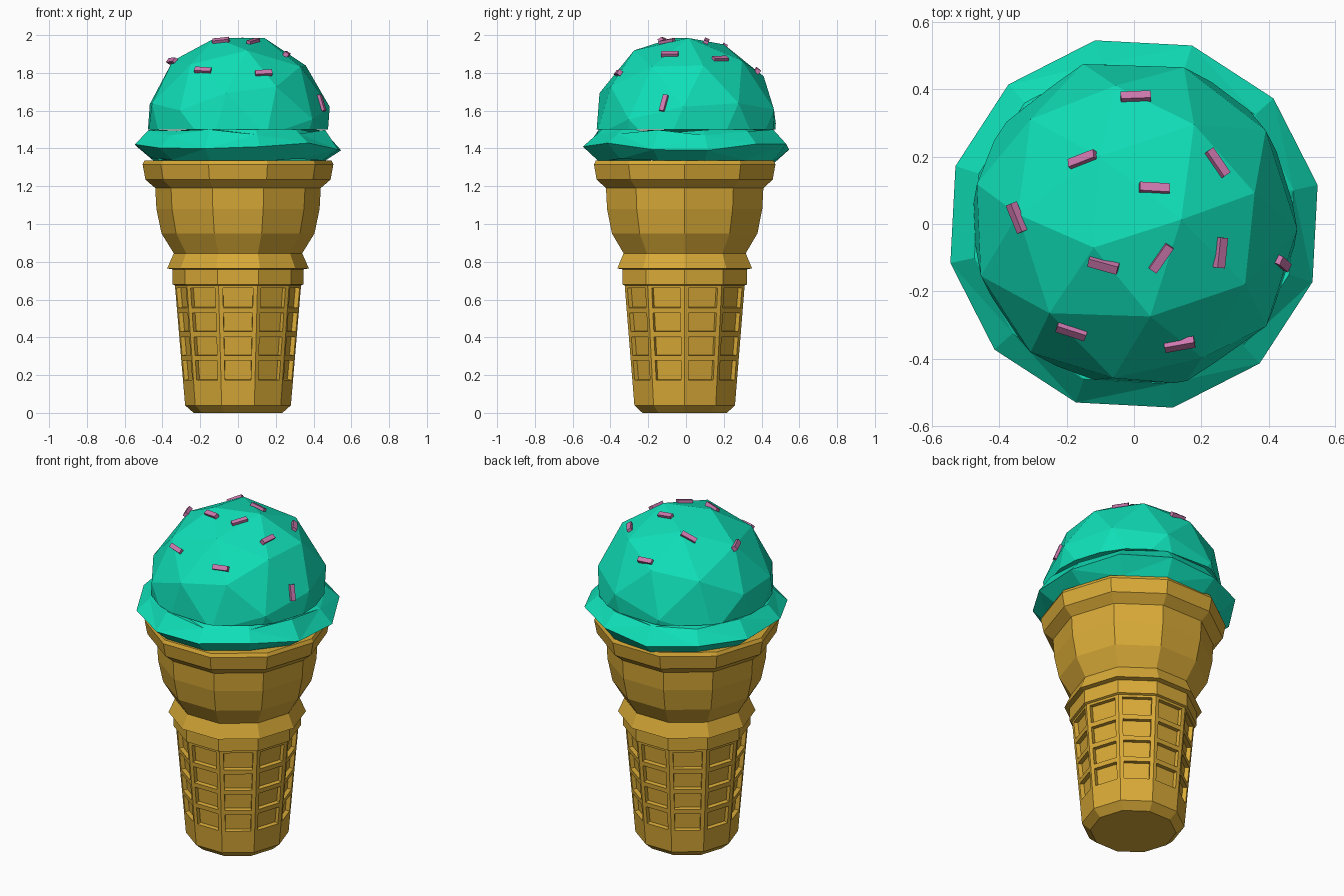
import bpy, bmesh, math, random
from mathutils import Vector, Matrix
from mathutils.bvhtree import BVHTree

if "Cube" in bpy.data.objects:
    bpy.data.objects.remove(bpy.data.objects["Cube"])

random.seed(4)


def material(name, color):
    m = bpy.data.materials.new(name)
    m.diffuse_color = (*color, 1)
    m.use_nodes = True
    m.node_tree.nodes["Principled BSDF"].inputs["Base Color"].default_value = m.diffuse_color
    return m


WAFER = material("wafer", (0.69, 0.40, 0.038))
MINT = material("mint", (0.005, 0.74, 0.48))
PINK = material("pink", (0.62, 0.19, 0.43))


def finish(name, bm, mat):
    bmesh.ops.recalc_face_normals(bm, faces=bm.faces)
    me = bpy.data.meshes.new(name)
    bm.to_mesh(me)
    bm.free()
    me.materials.append(mat)
    ob = bpy.data.objects.new(name, me)
    bpy.context.collection.objects.link(ob)
    return ob


def lathe(bm, profile, sides, offset=0.0, jitter=0.0):
    """Faceted surface of revolution with capped ends; returns the strips of faces."""
    rings = []
    for r, z in profile:
        rings.append([bm.verts.new((r * math.cos(a), r * math.sin(a),
                                    z + random.uniform(-jitter, jitter)))
                      for a in (offset + math.tau * i / sides for i in range(sides))])
    strips = []
    for lo, hi in zip(rings, rings[1:]):
        strips.append([bm.faces.new((lo[i], lo[(i + 1) % sides],
                                     hi[(i + 1) % sides], hi[i])) for i in range(sides)])
    bm.faces.new(rings[0][::-1])
    bm.faces.new(rings[-1])
    return strips


# Wafer cup: ten-sided profile, four rows of grid cells on the lower part
def stem_r(z):
    return 0.28 + (z - 0.04) * 0.085


grid_z = [0.16, 0.29, 0.416, 0.543, 0.675]
profile = [(0.235, 0.0), (0.28, 0.04)] + [(stem_r(z), z) for z in grid_z]
profile += [(0.347, 0.68), (0.347, 0.76), (0.375, 0.765), (0.34, 0.845),
            (0.405, 0.95), (0.432, 1.08), (0.438, 1.19), (0.49, 1.235),
            (0.505, 1.315), (0.495, 1.335), (0.43, 1.335)]
bm = bmesh.new()
strips = lathe(bm, profile, 10)
bmesh.ops.recalc_face_normals(bm, faces=bm.faces)

# Recessed waffle windows
cells = [f for s in strips[2:6] for f in s]
bmesh.ops.inset_individual(bm, faces=cells, thickness=0.019)
for f in cells:
    c = f.calc_center_median()
    t = Vector((-c.y, c.x, 0)).normalized()
    for v in f.verts:
        v.co -= t * (v.co - c).dot(t) * 0.1
bmesh.ops.inset_individual(bm, faces=cells, thickness=0.002, depth=-0.024)
cup = finish("wafer_cup", bm, WAFER)
cup.location.y = -0.007

# Drooping skirt of ice cream around the rim
bm = bmesh.new()
lathe(bm, [(0.44, 1.335), (0.47, 1.335), (0.558, 1.41), (0.485, 1.485), (0.44, 1.50)],
      12, math.radians(12), 0.02)
bmesh.ops.triangulate(bm, faces=[f for f in bm.faces if len(f.verts) == 4])
finish("ice_cream_skirt", bm, MINT)

# Faceted scoop, tilted and cut flat underneath
bm = bmesh.new()
bmesh.ops.create_icosphere(bm, subdivisions=2, radius=0.5)
tilt = Vector((0, 0, 1)).rotation_difference(Vector((-0.12, -0.07, 0.48))).to_matrix().to_4x4()
bm.transform(Matrix.Translation((0, 0, 1.5)) @ Matrix.Diagonal((1, 1, 1.01, 1))
             @ tilt @ Matrix.Rotation(0.3, 4, 'Z'))
cut = bmesh.ops.bisect_plane(bm, geom=bm.verts[:] + bm.edges[:] + bm.faces[:],
                             plane_co=(0, 0, 1.5), plane_no=(0, 0, 1), clear_inner=True)
bmesh.ops.contextual_create(bm, geom=[e for e in cut["geom_cut"]
                                      if isinstance(e, bmesh.types.BMEdge)])
bmesh.ops.recalc_face_normals(bm, faces=bm.faces)
tree = BVHTree.FromBMesh(bm)
finish("scoop", bm, MINT)

# Sprinkles: x, y and heading in degrees, dropped onto the scoop
sprinkles = [(0.005, 0.375, 5), (-0.15, 0.19, 5), (0.06, 0.105, 0), (0.245, 0.18, -55),
             (-0.345, 0.02, -65), (-0.09, -0.12, -12), (0.08, -0.10, 57),
             (0.255, -0.085, 85), (0.437, -0.115, 155), (-0.185, -0.315, -22),
             (0.135, -0.355, 15)]
for i, (x, y, deg) in enumerate(sprinkles):
    hit, n, _, _ = tree.ray_cast(Vector((x, y, 3)), Vector((0, 0, -1)))
    a = math.radians(deg)
    d = Vector((math.cos(a), math.sin(a), 0))
    d = (d - n * d.dot(n)).normalized()
    rot = Matrix((d, n.cross(d), n)).transposed().to_4x4()
    bm = bmesh.new()
    bmesh.ops.create_cube(bm, size=1)
    bm.transform(Matrix.Translation(hit + n * 0.004) @ rot
                 @ Matrix.Diagonal((0.09, 0.027, 0.024, 1)))
    finish(f"sprinkle_{i + 1}", bm, PINK)
